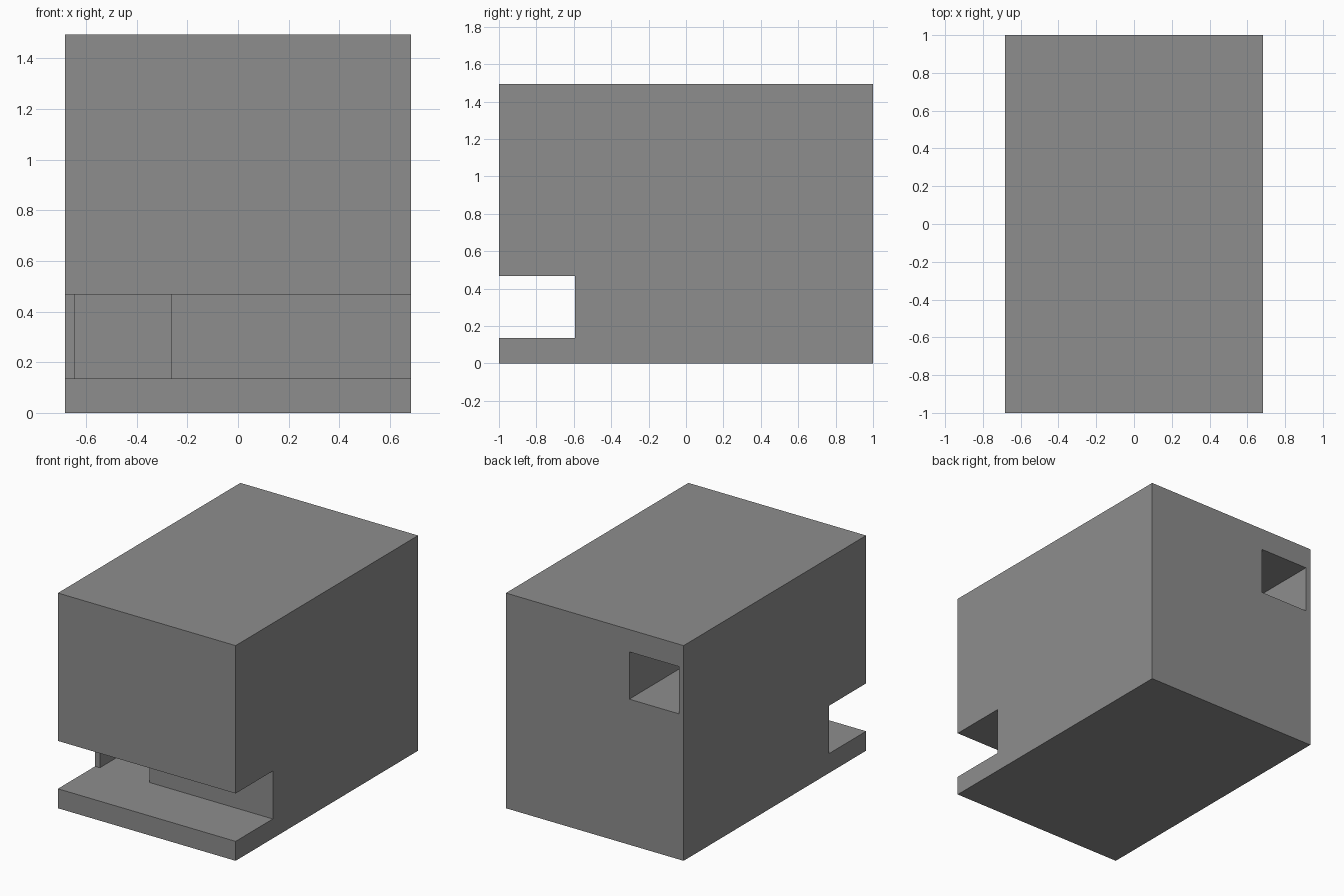
import bpy
import bmesh

if "Cube" in bpy.data.objects:
    bpy.data.objects.remove(bpy.data.objects["Cube"])

HALF_WIDTH = 0.682
HEIGHT = 1.493
SLOT_Y = -0.593            # back wall of the front slot
LOW, LOW_TOP = 0.135, 0.467   # slot and lower channel floor / ceiling
HIGH, HIGH_TOP = 1.01, 1.338  # upper channel floor / ceiling
SHAFT_FRONT, SHAFT_BACK = -0.26, 0.12


def extrude_profile(name, profile, x0, x1, material):
    """Solid made by sweeping a (y, z) outline along x."""
    bm = bmesh.new()
    face = bm.faces.new([bm.verts.new((x0, y, z)) for y, z in profile])
    swept = bmesh.ops.extrude_face_region(bm, geom=[face])["geom"]
    verts = [v for v in swept if isinstance(v, bmesh.types.BMVert)]
    bmesh.ops.translate(bm, verts=verts, vec=(x1 - x0, 0, 0))
    bmesh.ops.recalc_face_normals(bm, faces=bm.faces)
    mesh = bpy.data.meshes.new(name)
    bm.to_mesh(mesh)
    bm.free()
    mesh.materials.append(material)
    obj = bpy.data.objects.new(name, mesh)
    bpy.context.collection.objects.link(obj)
    return obj


# Dark grey for the whole block, channel walls included
dark_grey = bpy.data.materials.new("dark_grey")
dark_grey.diffuse_color = (0.27, 0.27, 0.27, 1)
dark_grey.use_nodes = True
dark_grey.node_tree.nodes["Principled BSDF"].inputs["Base Color"].default_value = dark_grey.diffuse_color

# Block with the full-width slot across the front
block = extrude_profile("block", [
    (-1, 0), (1, 0), (1, HEIGHT), (-1, HEIGHT),
    (-1, LOW_TOP), (SLOT_Y, LOW_TOP), (SLOT_Y, LOW), (-1, LOW),
], -HALF_WIDTH, HALF_WIDTH, dark_grey)

# Stepped channel: in at the upper back, down a shaft, out into the slot
channel = extrude_profile("channel_cutter", [
    (SLOT_Y, LOW), (SHAFT_BACK, LOW), (SHAFT_BACK, HIGH), (1.1, HIGH),
    (1.1, HIGH_TOP), (SHAFT_FRONT, HIGH_TOP), (SHAFT_FRONT, LOW_TOP),
    (SLOT_Y, LOW_TOP),
], -0.645, -0.265, dark_grey)
channel.hide_render = True
channel.hide_set(True)

cut = block.modifiers.new("channel", 'BOOLEAN')
cut.operation = 'DIFFERENCE'
cut.solver = 'EXACT'
cut.object = channel
